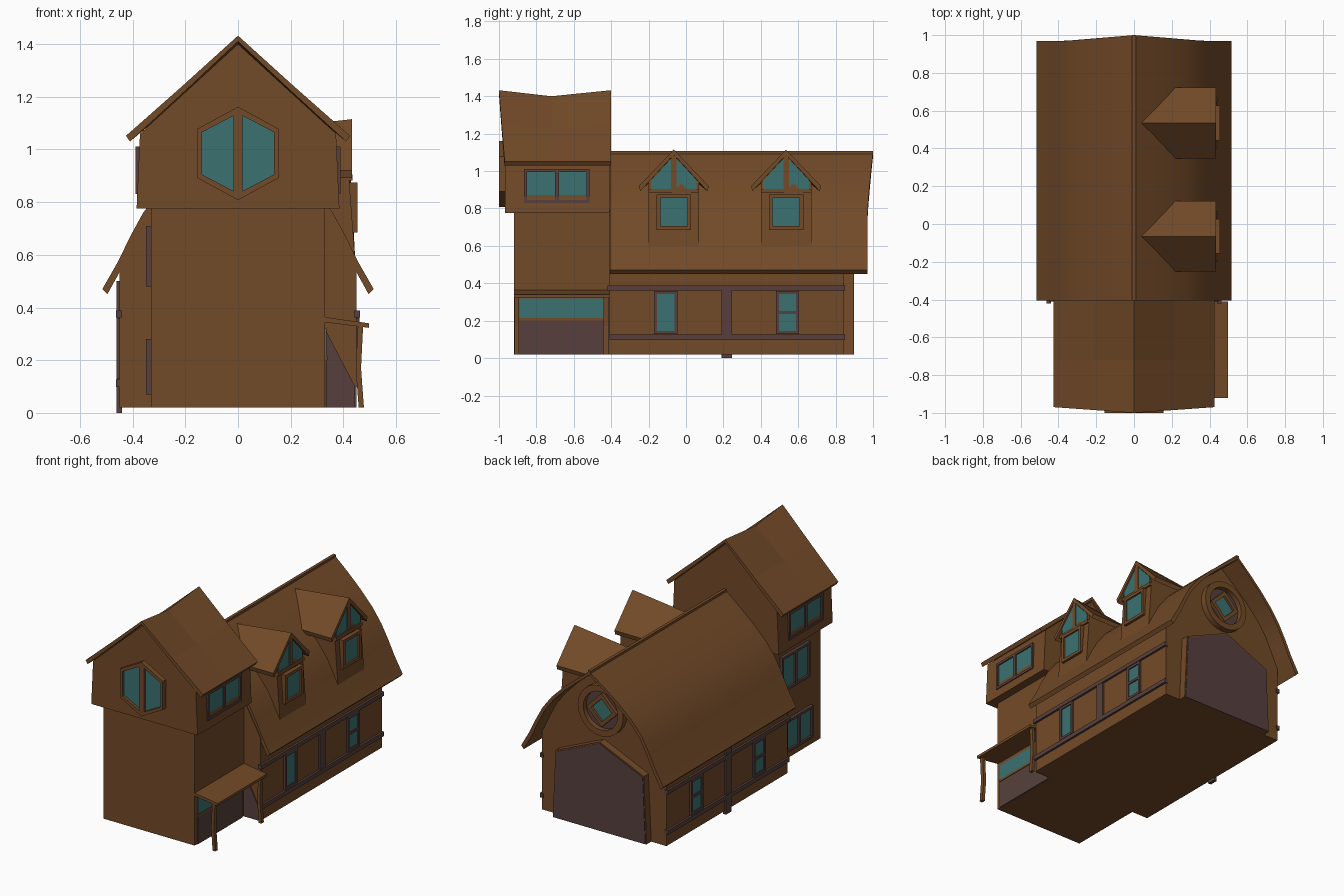
import bpy, bmesh, math

cube = bpy.data.objects.get("Cube")
if cube:
    bpy.data.objects.remove(cube, do_unlink=True)


def material(name, rgb):
    m = bpy.data.materials.new(name)
    m.use_nodes = True
    m.diffuse_color = (*rgb, 1)
    m.node_tree.nodes["Principled BSDF"].inputs["Base Color"].default_value = (*rgb, 1)
    return m


BROWN = material("brown wood", (0.171, 0.069, 0.021))
PURPLE = material("dark plum timber", (0.095, 0.051, 0.047))
TEAL = material("teal glass", (0.045, 0.165, 0.165))


def loft(name, sections, mat, closed=False):
    """Skin matching loops of points; cap the ends unless closed into a ring."""
    bm = bmesh.new()
    rows = [[bm.verts.new(p) for p in s] for s in sections]
    n = len(rows[0])
    for a, b in zip(rows, rows[1:] + (rows[:1] if closed else [])):
        for i in range(n):
            j = (i + 1) % n
            bm.faces.new((a[i], a[j], b[j], b[i]))
    if not closed:
        bm.faces.new(rows[0])
        bm.faces.new(rows[-1])
    bmesh.ops.recalc_face_normals(bm, faces=bm.faces[:])
    mesh = bpy.data.meshes.new(name)
    bm.to_mesh(mesh)
    bm.free()
    mesh.materials.append(mat)
    ob = bpy.data.objects.new(name, mesh)
    bpy.context.collection.objects.link(ob)
    return ob


def place(pts, axis, a):
    return [(a, u, v) if axis == "x" else (u, a, v) for u, v in pts]


def prism(name, pts, axis, a0, a1, mat):
    return loft(name, [place(pts, axis, a0), place(pts, axis, a1)], mat)


def ring(name, outer, inner, axis, a0, a1, mat):
    return loft(name, [place(p, axis, a) for p, a in
                       ((outer, a0), (outer, a1), (inner, a1), (inner, a0))], mat, True)


def rect(u0, u1, v0, v1):
    return [(u0, v0), (u1, v0), (u1, v1), (u0, v1)]


def box(name, x0, x1, y0, y1, z0, z1, mat):
    return prism(name, rect(y0, y1, z0, z1), "x", x0, x1, mat)


def mirrored(half):
    """Full outline from the half that starts on the centre line."""
    return [(-x, z) for x, z in half[:0:-1]] + half


def smooth(ob):
    bpy.ops.object.select_all(action="DESELECT")
    ob.select_set(True)
    bpy.context.view_layer.objects.active = ob
    bpy.ops.object.shade_smooth_by_angle(angle=math.radians(30))


def window(name, side, x, y0, y1, z0, z1, mat, edge=0.016, bar=None, depth=0.02):
    """Framed window on a side wall, with an optional mullion or crossbar."""
    a, b = side * (x - 0.02), side * (x + depth)
    inner = rect(y0 + edge, y1 - edge, z0 + edge, z1 - edge)
    ring(name + "_frame", rect(y0, y1, z0, z1), inner, "x", a, b, mat)
    prism(name + "_glass", inner, "x", a, side * (x + depth * 0.4), TEAL)
    ym, zm = (y0 + y1) / 2, (z0 + z1) / 2
    if bar == "upright":
        box(name + "_mullion", a, b, ym - 0.01, ym + 0.01, z0 + edge, z1 - edge, mat)
    elif bar == "cross":
        box(name + "_crossbar", a, b, y0 + edge, y1 - edge, zm - 0.008, zm + 0.008, mat)


# Main hall with curved roof
prism("hall_walls", mirrored([(0, 1.08), (0.2, 0.915), (0.34, 0.76), (0.45, 0.56), (0.45, 0.02)]),
      "y", -0.41, 0.845, BROWN)
roof_half = [(0, 1.1), (0.1, 1.022), (0.2, 0.938), (0.29, 0.85), (0.36, 0.76),
             (0.41, 0.668), (0.455, 0.575), (0.515, 0.47)]
over = mirrored(roof_half)
under = [(x * 0.963, z - 0.02) for x, z in over]
outline = over + under[::-1]
smooth(loft("hall_roof", [place(outline, "y", -0.405),
            [(x, 1 - 0.03 * min(1, abs(x) / 0.35), z) for x, z in outline]], BROWN))
box("hall_ridge_cap", -0.01, 0.01, -0.405, 1.0, 1.085, 1.107, BROWN)

# Large door on the back gable
door = mirrored([(0, 0.6), (0.32, 0.46), (0.34, 0.02)])
prism("back_door_surround", door, "y", 0.83, 0.893, BROWN)
panel = [(x * 0.98, 0.02 + (z - 0.02) * 0.985) for x, z in door]
prism("back_door_panel", panel, "y", 0.89, 0.897, PURPLE)


# Round window on the back gable
def disc(r, n=24):
    return [(r * math.cos(k * math.tau / n), 0.8 + r * math.sin(k * math.tau / n))
            for k in range(n)]


smooth(ring("round_window_ring", disc(0.165), disc(0.125), "y", 0.83, 0.885, BROWN))
prism("round_window_panel", disc(0.127), "y", 0.83, 0.852, PURPLE)
ring("diamond_window_frame", disc(0.11, 4), disc(0.075, 4), "y", 0.84, 0.875, BROWN)
prism("diamond_window_glass", disc(0.076, 4), "y", 0.84, 0.86, TEAL)

# Timber bands and windows on the long walls
for side, label in ((1, "left"), (-1, "right")):
    a, b = side * 0.44, side * 0.464
    box(label + "_upper_band", a, b, -0.42, 0.85, 0.362, 0.388, PURPLE)
    box(label + "_lower_band", a, b, -0.41, 0.85, 0.098, 0.126, PURPLE)
    low, high = (0.12, 0.37) if side > 0 else (0.0, 0.5)
    box(label + "_wall_post", a, side * 0.462, 0.19, 0.245, low, high, PURPLE)
    window(label + "_front_window", side, 0.45, -0.17, -0.045, 0.13, 0.36, PURPLE,
           bar=None if side > 0 else "cross", depth=0.012)
    window(label + "_back_window", side, 0.45, 0.48, 0.605, 0.13, 0.36, PURPLE,
           bar="cross", depth=0.012)

# Tower
box("tower_base", -0.33, 0.33, -0.92, -0.4, 0.02, 0.79, BROWN)
prism("tower_upper_room", mirrored([(0, 1.4), (0.372, 1.06), (0.385, 0.775)]),
      "y", -0.968, -0.41, BROWN)


def tower_section(y, peak, inset):
    top = mirrored([(0, peak), (0.21, (peak + 1.052) / 2), (0.425, 1.052)])
    low = [(x * 0.965, z - 0.022) for x, z in top]
    return [(x, y + inset * abs(x) / 0.42, z) for x, z in top + low[::-1]]


loft("tower_roof", [tower_section(-1.0, 1.432, 0.03), tower_section(-0.72, 1.4, 0),
                    tower_section(-0.402, 1.432, 0)], BROWN)
for side, label in ((1, "left"), (-1, "right")):
    window(label + "_tower_window", side, 0.375, -0.865, -0.515, 0.83, 1.012, PURPLE,
           bar="upright", depth=0.014)
window("right_tower_middle_window", -1, 0.33, -0.79, -0.5, 0.48, 0.71, PURPLE, bar="upright")
window("right_tower_low_window", -1, 0.33, -0.82, -0.54, 0.07, 0.28, PURPLE, bar="upright")


# Six-sided front window
def hexagon(w, shoulder, tip):
    return [(s * x, 0.985 + z) for s, x, z in
            ((1, 0, tip), (1, w, shoulder), (1, w, -shoulder),
             (1, 0, -tip), (-1, w, -shoulder), (-1, w, shoulder))]


ring("front_window_frame", hexagon(0.155, 0.093, 0.177), hexagon(0.137, 0.08, 0.152),
     "y", -0.95, -1.0, BROWN)
prism("front_window_glass", hexagon(0.138, 0.081, 0.153), "y", -0.95, -0.982, TEAL)
box("front_window_mullion", -0.017, 0.017, -0.998, -0.95, 0.83, 1.14, BROWN)

# Porch beside the tower
prism("porch_roof", [(0.32, 0.365), (0.497, 0.34), (0.497, 0.323), (0.32, 0.345)],
      "y", -0.92, -0.41, BROWN)
box("porch_panel", 0.32, 0.336, -0.895, -0.435, 0.02, 0.2, PURPLE)
box("porch_sill", 0.32, 0.34, -0.895, -0.435, 0.2, 0.215, BROWN)
box("porch_glass", 0.32, 0.335, -0.89, -0.44, 0.215, 0.32, TEAL)
prism("porch_door", [(0.33, 0.02), (0.445, 0.02), (0.445, 0.1), (0.33, 0.32)],
      "y", -0.416, -0.4, PURPLE)
for y, label in ((-0.917, "front"), (-0.44, "back")):
    post = [(0.455, 0.33), (0.447, 0.17), (0.458, 0.02)]
    outer = [(x + 0.02, z) for x, z in post]
    prism(label + "_porch_post", post + outer[::-1], "y", y, y + 0.025, BROWN)

# Dormers
for yc, label in ((-0.065, "front"), (0.535, "back")):
    name = label + "_dormer"
    walls = mirrored([(0, 1.085), (0.135, 0.94), (0.135, 0.58)])
    front = [(0.418 if z > 0.9 else 0.445, yc + u, z) for u, z in walls]
    back = [(0.12, yc + u, min(z, 1.03)) for u, z in walls]
    loft(name + "_walls", [front, back], BROWN)
    top = mirrored([(0, 1.115), (0.187, 0.92)])
    chevron = top + [(u * 0.96, z - 0.028) for u, z in top[::-1]]
    loft(name + "_roof", [
        [(0.433, yc + u, z) for u, z in chevron],
        [(0.04 + 0.17 * abs(u) / 0.187, yc + u, z - (0.045 if u == 0 else 0)) for u, z in chevron],
    ], BROWN)
    window(name + "_window", 1, 0.436, yc - 0.092, yc + 0.092, 0.685, 0.875, BROWN,
           edge=0.02, depth=0.018)
    for s in (-1, 1):
        pane = [(yc + s * u, z) for u, z in
                ((0.015, 0.905), (0.122, 0.905), (0.122, 0.95), (0.015, 1.065))]
        prism(name + "_gable_glass", pane, "x", 0.4, 0.426, TEAL)
    box(name + "_gable_bar", 0.4, 0.431, yc - 0.015, yc + 0.015, 0.9, 1.09, BROWN)
    box(name + "_rail", 0.4, 0.434, yc - 0.135, yc + 0.135, 0.882, 0.905, BROWN)
